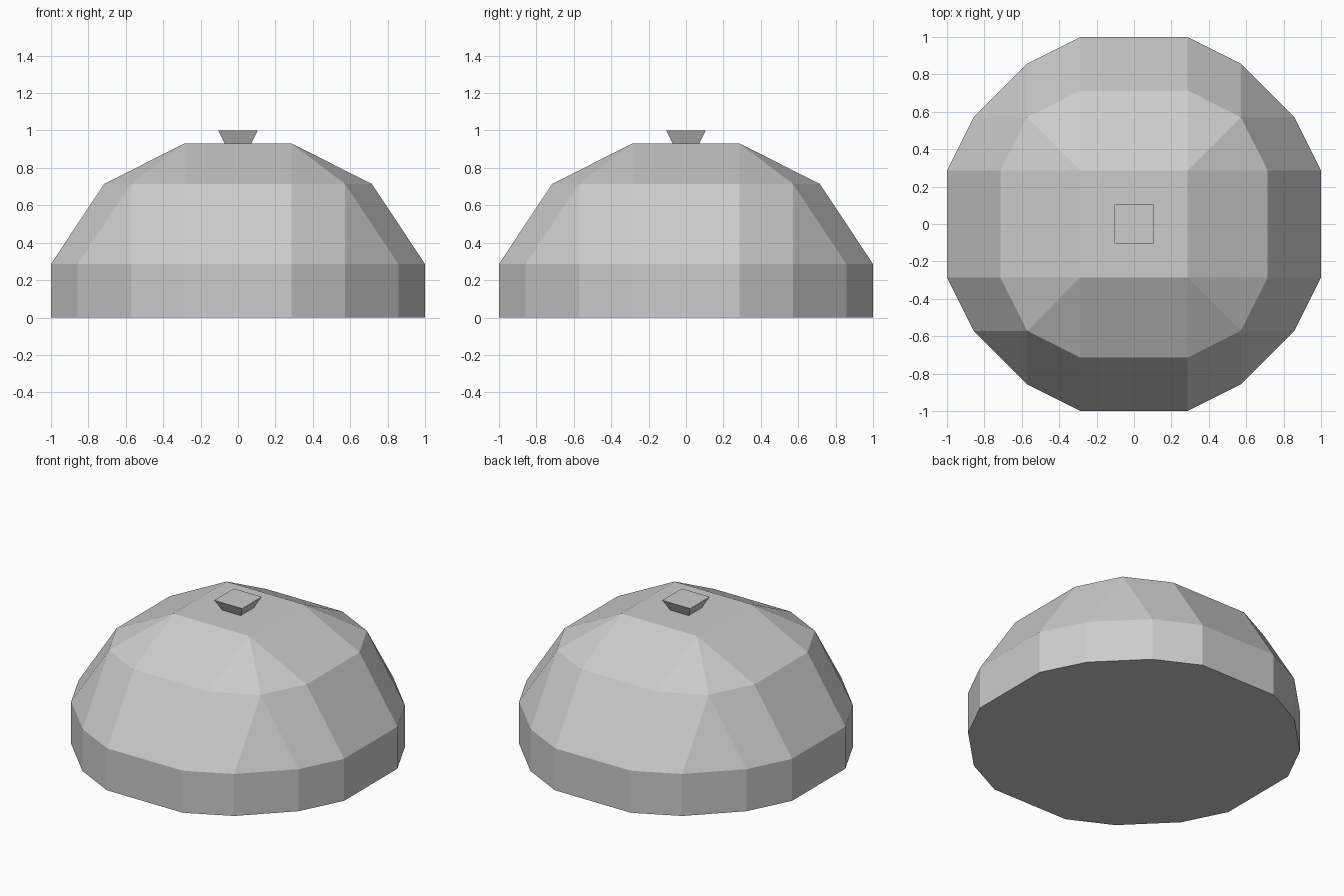
import bpy
import bmesh

cube = bpy.data.objects.get("Cube")
if cube:
    bpy.data.objects.remove(cube, do_unlink=True)

GREY = (0.604, 0.604, 0.604, 1.0)
grey = bpy.data.materials.new("light_grey")
grey.use_nodes = True
grey.diffuse_color = GREY
grey.node_tree.nodes["Principled BSDF"].inputs["Base Color"].default_value = GREY


def ring(corner, z):
    """Repeat one corner's outline points around all four quadrants."""
    return [(sx * x, sy * y, z) for x, y in corner for sx in (-1, 1) for sy in (-1, 1)]


def faceted_solid(name, points):
    """Flat-shaded convex solid through the given rings of points."""
    bm = bmesh.new()
    for p in points:
        bm.verts.new(p)
    bmesh.ops.convex_hull(bm, input=bm.verts[:])
    bmesh.ops.dissolve_limit(bm, angle_limit=0.02, verts=bm.verts[:], edges=bm.edges[:])
    bmesh.ops.recalc_face_normals(bm, faces=bm.faces[:])
    mesh = bpy.data.meshes.new(name)
    bm.to_mesh(mesh)
    bm.free()
    mesh.materials.append(grey)
    obj = bpy.data.objects.new(name, mesh)
    bpy.context.collection.objects.link(obj)
    return obj


# Outline of one corner at each level
A, B, C, D = 0.286, 0.571, 0.715, 0.857
wide = [(A, 1), (B, D), (D, B), (1, A)]
shoulder = [(A, C), (B, B), (C, A)]
crown = [(A, A)]

# Dome: upright rim, sloping side, shallow crown
faceted_solid("dome", ring(wide, 0) + ring(wide, A) + ring(shoulder, C) + ring(crown, 0.93))

# Knob: square, flaring upwards
faceted_solid("knob", ring([(0.07, 0.07)], 0.928) + ring([(0.105, 0.105)], 1.0))
